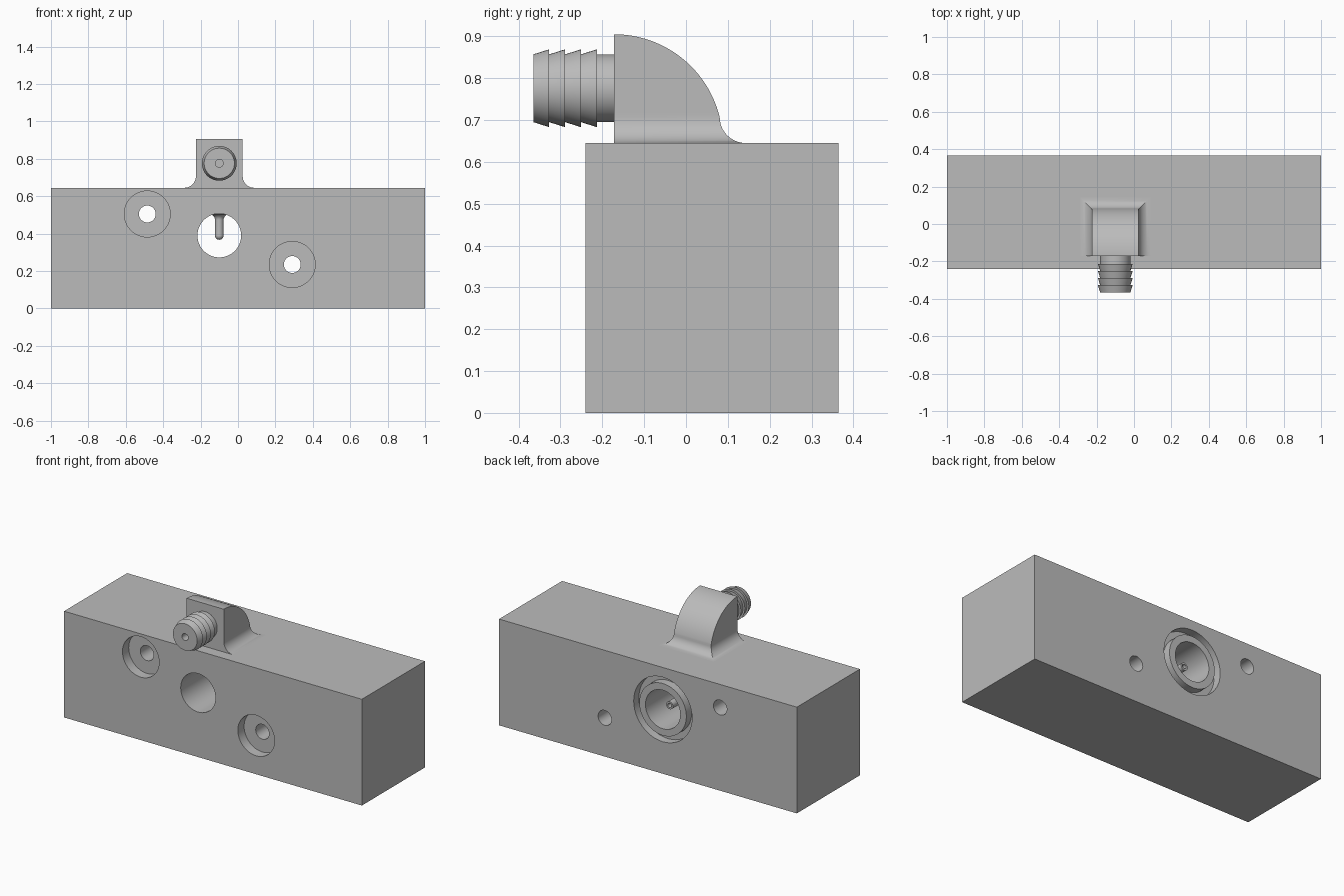
import bpy, bmesh
from math import sin, cos, pi, sqrt, radians

if "Cube" in bpy.data.objects:
    bpy.data.objects.remove(bpy.data.objects["Cube"])

GREY = (0.5, 0.5, 0.5, 1)
mat = bpy.data.materials.new("satin grey")
mat.use_nodes = True
mat.diffuse_color = GREY
bsdf = next(n for n in mat.node_tree.nodes if n.type == "BSDF_PRINCIPLED")
bsdf.inputs["Base Color"].default_value = GREY

CX = -0.1                      # shared x of port, elbow and hose barb
FRONT, BACK, TOP = -0.24, 0.365, 0.645
PORT_Z, BARB_Z = 0.39, 0.776
PORT_R = 0.117


def finish(bm, name):
    bmesh.ops.remove_doubles(bm, verts=bm.verts, dist=1e-5)
    bmesh.ops.recalc_face_normals(bm, faces=bm.faces)
    mesh = bpy.data.meshes.new(name)
    bm.to_mesh(mesh)
    bm.free()
    mesh.materials.append(mat)
    ob = bpy.data.objects.new(name, mesh)
    bpy.context.collection.objects.link(ob)
    return ob


def skin(bm, rings, close=False):
    """Bridge equal-sized rings of points with quads."""
    loops = [[bm.verts.new(p) for p in ring] for ring in rings]
    pairs = list(zip(loops, loops[1:])) + ([(loops[-1], loops[0])] if close else [])
    for a, b in pairs:
        n = len(a)
        for i in range(n):
            bm.faces.new((a[i], a[(i + 1) % n], b[(i + 1) % n], b[i]))
    return loops


def lathe(name, profile, x, other, axis="Y", n=48):
    """Revolve a closed (radius, position) profile about a Y or Z axis."""
    rings = []
    for r, t in profile:
        ring = []
        for i in range(n):
            u, v = r * cos(2 * pi * i / n), r * sin(2 * pi * i / n)
            ring.append((x + u, t, other + v) if axis == "Y" else (x + u, other + v, t))
        rings.append(ring)
    bm = bmesh.new()
    skin(bm, rings, close=profile[0][0] > 0)
    return finish(bm, name)


def rod(name, r, a, b, x, z):
    return lathe(name, [(0, a), (r, a), (r, b), (0, b)], x, z)


def smooth(ob, angle=32):
    bpy.ops.object.select_all(action="DESELECT")
    ob.select_set(True)
    bpy.context.view_layer.objects.active = ob
    bpy.ops.object.shade_smooth_by_angle(angle=radians(angle))


def carve(ob, cutters):
    for c in cutters:
        mod = ob.modifiers.new("cut", "BOOLEAN")
        mod.operation, mod.solver, mod.object = "DIFFERENCE", "EXACT", c
    deps = bpy.context.evaluated_depsgraph_get()
    mesh = bpy.data.meshes.new_from_object(ob.evaluated_get(deps))
    ob.modifiers.clear()
    ob.data = mesh
    for c in cutters:
        bpy.data.objects.remove(c)


# Main block with port, seal groove and counterbored bolt holes
bm = bmesh.new()
loops = skin(bm, [[(-1, FRONT, z), (1, FRONT, z), (1, BACK, z), (-1, BACK, z)]
                  for z in (0, TOP)])
for loop in loops:
    bm.faces.new(loop)
block = finish(bm, "block")

cutters = [rod("port_cutter", PORT_R, FRONT - 0.1, BACK + 0.1, CX, PORT_Z)]
cutters.append(lathe("groove_cutter", [(0.158, BACK - 0.05), (0.196, BACK - 0.05),
                                       (0.196, BACK + 0.05), (0.158, BACK + 0.05)],
                     CX, PORT_Z))
for x, z in ((-0.485, 0.505), (0.29, 0.235)):
    step = FRONT + 0.06
    cutters.append(lathe("bolt_cutter", [(0, FRONT - 0.1), (0.123, FRONT - 0.1),
                                         (0.123, step), (0.045, step),
                                         (0.045, BACK + 0.1), (0, BACK + 0.1)], x, z))
carve(block, cutters)
smooth(block)

# Elbow: stacked rectangles following a quarter round, flared at the foot
EF, R, HALF, FILLET = -0.172, 0.26, 0.125, 0.062
heights = [TOP + FILLET * (1 - cos(pi / 2 * i / 10)) for i in range(11)]
start = FILLET / R
heights += [TOP + R * sin(pi / 2 * k / 28) for k in range(1, 29)
            if sin(pi / 2 * k / 28) > start + 0.01]
rings = []
for z in heights:
    h = z - TOP
    flare = FILLET - sqrt(max(0, FILLET ** 2 - (FILLET - h) ** 2)) if h < FILLET else 0
    curve = sqrt(max(0, R * R - max(h, FILLET) ** 2))
    w, back = HALF + flare, EF + curve + flare
    rings.append([(CX - w, EF, z), (CX + w, EF, z), (CX + w, back, z), (CX - w, back, z)])
bm = bmesh.new()
loops = skin(bm, rings)
bm.faces.new(loops[0])
elbow = finish(bm, "elbow")
smooth(elbow, 25)

# Hose barb: saw-tooth rings, plain neck and a small air bore
profile = [(0, -0.1), (0.021, -0.1), (0.021, -0.365)]
for i in range(4):
    y = -0.365 + 0.038 * i
    profile += [(0.081, y), (0.093, y + 0.038)]
profile += [(0.081, -0.213), (0.081, EF + 0.002), (0.03, EF + 0.002), (0.03, -0.08), (0, -0.08)]
barb = lathe("hose_barb", profile, CX, BARB_Z)
smooth(barb, 25)
carve(elbow, [rod("bore_cutter", 0.04, EF - 0.05, -0.05, CX, BARB_Z)])
smooth(elbow, 25)

# Jet inside the port: flared stem from the roof, turning to the back
STEM_Y, JET = 0.0, 0.023
roof = PORT_Z + PORT_R
flare_pts = [(JET + 0.03 * (1 - sin(a)), roof - 0.03 * (1 - cos(a)) - 0.004)
             for a in [pi / 2 * i / 8 for i in range(9)]]
stem = lathe("jet_stem", [(0, roof + 0.02), (JET + 0.03, roof + 0.02)] + flare_pts +
             [(JET, PORT_Z), (0, PORT_Z)], CX, STEM_Y, axis="Z", n=24)
bend = [(JET * cos(a), STEM_Y + JET * sin(a))
        for a in [-pi / 2 + pi / 2 * i / 8 for i in range(9)]]
nozzle = lathe("jet_nozzle", [(0, STEM_Y - JET)] + bend[1:] +
               [(JET, 0.3), (0.013, 0.3), (0.013, 0.1), (0, 0.1)], CX, PORT_Z, n=24)
for ob in (stem, nozzle):
    smooth(ob)
